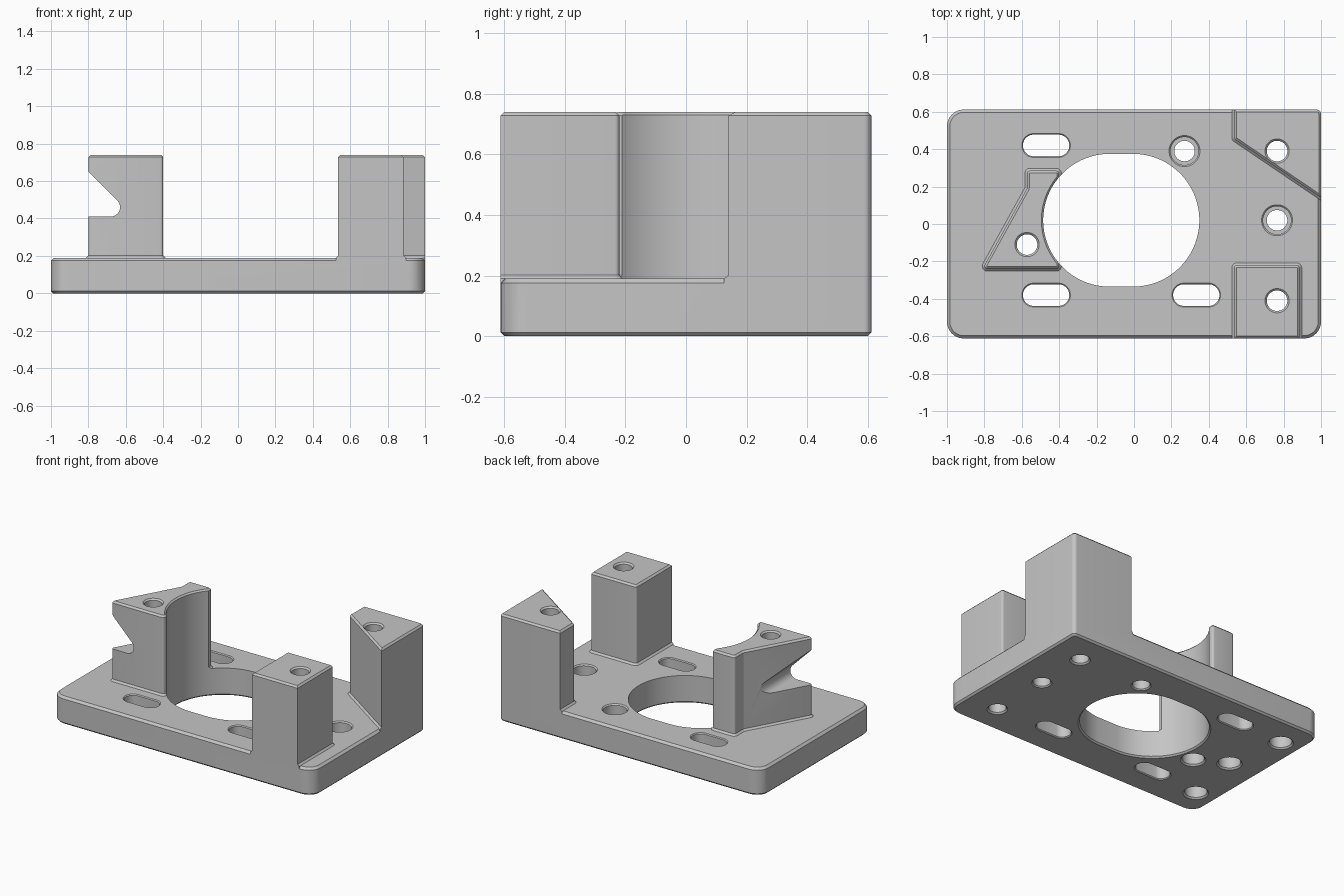
import bpy, bmesh, math
from mathutils import Vector, Matrix

old = bpy.data.objects.get("Cube")
if old:
    bpy.data.objects.remove(old, do_unlink=True)

grey = bpy.data.materials.new("light_grey")
grey.use_nodes = True
COLOUR = (0.56, 0.56, 0.56, 1)
grey.diffuse_color = COLOUR
grey.node_tree.nodes["Principled BSDF"].inputs["Base Color"].default_value = COLOUR

TOP, POST_TOP, CH = 0.19, 0.74, 0.012


def rounded(corners, steps=8):
    """Counter-clockwise polygon whose (x, y, radius) corners become arcs."""
    out = []
    for i, (x, y, r) in enumerate(corners):
        p = Vector((x, y))
        a = (Vector(corners[i - 1][:2]) - p).normalized()
        b = (Vector(corners[(i + 1) % len(corners)][:2]) - p).normalized()
        if r == 0:
            out.append(p)
            continue
        half = a.angle(b) / 2
        centre = p + (a + b).normalized() * r / math.sin(half)
        start = p + a * r / math.tan(half) - centre
        end = p + b * r / math.tan(half) - centre
        sweep = math.atan2(start.x * end.y - start.y * end.x, start.dot(end))
        for k in range(steps + 1):
            t = sweep * k / steps
            out.append(centre + Vector((start.x * math.cos(t) - start.y * math.sin(t),
                                        start.x * math.sin(t) + start.y * math.cos(t))))
    return out


def stadium(x, y, r, half=0.0, n=32):
    """Circle, or a slot along x when half is set."""
    angles = [(i + 0.5) * math.tau / n for i in range(n)]
    return [Vector((x + r * math.cos(t) + math.copysign(half, math.cos(t)),
                    y + r * math.sin(t))) for t in angles]


def offset(outline, d):
    """Move an outline outward by d."""
    out = []
    for i, p in enumerate(outline):
        e1 = (p - outline[i - 1]).normalized()
        e2 = (outline[(i + 1) % len(outline)] - p).normalized()
        n1, n2 = Vector((e1.y, -e1.x)), Vector((e2.y, -e2.x))
        out.append(p + (n1 + n2) * d / (1 + n1.dot(n2)))
    return out


def prism(name, outline, rings):
    """Loft an outline through (height, outward offset) rings."""
    bm = bmesh.new()
    loops = [[bm.verts.new((p.x, p.y, z)) for p in offset(outline, d)] for z, d in rings]
    n = len(outline)
    for lo, hi in zip(loops, loops[1:]):
        for i in range(n):
            j = (i + 1) % n
            bm.faces.new((lo[i], lo[j], hi[j], hi[i]))
    bm.faces.new(loops[0][::-1])
    bm.faces.new(loops[-1])
    mesh = bpy.data.meshes.new(name)
    bm.to_mesh(mesh)
    bm.free()
    mesh.materials.append(grey)
    obj = bpy.data.objects.new(name, mesh)
    bpy.context.collection.objects.link(obj)
    return obj


def subtract(target, other):
    mod = target.modifiers.new("cut", "BOOLEAN")
    mod.operation, mod.object, mod.solver = "DIFFERENCE", other, "EXACT"
    bpy.context.view_layer.objects.active = target
    bpy.ops.object.modifier_apply(modifier=mod.name)
    bpy.data.objects.remove(other, do_unlink=True)


def drill(outline, top, flare):
    """Through hole with chamfered mouths."""
    rings = [(-0.02, flare + 0.02), (flare, 0), (top - flare, 0), (top + 0.02, flare + 0.02)]
    subtract(body, prism("cutter", outline, rings))


# Full-height block: three round corners and one crisp corner
footprint = rounded([(-1, -0.612, 0.09), (1, -0.612, 0.09),
                     (1, 0.612, 0.025), (-1, 0.612, 0.09)])
body = prism("mounting_bracket", footprint,
             [(0, -CH), (CH, 0), (POST_TOP - CH, 0), (POST_TOP, -CH)])

# Space to clear above the plate, leaving the plate's chamfered rim
clearance = prism("clearance", rounded([(-1.5, -1.5, 0), (1.5, -1.5, 0),
                                        (1.5, 1.5, 0), (-1.5, 1.5, 0)]),
                  [(0.16, 0), (1, 0)])
subtract(clearance, prism("plate_core", footprint, [(0.145, 0.03), (TOP, -0.015)]))

# Posts kept out of the clearance, with chamfered tops and flared feet
R = 0.015
posts = {
    "front_post": [(0.535, -0.8, R), (0.885, -0.8, R), (0.885, -0.22, R), (0.535, -0.22, R)],
    "back_post": [(0.535, 0.8, R), (0.535, 0.455, R), (1.2, 0.005, R), (1.2, 0.8, R)],
    "notched_post": [(-0.81, -0.24, R), (-0.4, -0.24, R), (-0.4, 0.285, R),
                     (-0.572, 0.285, R), (-0.572, 0.19, R)],
}
for name, corners in posts.items():
    subtract(clearance, prism(name, rounded(corners, 5),
             [(0.1, CH), (TOP, CH), (TOP + CH, 0), (POST_TOP - CH, 0),
              (POST_TOP + 0.001, -0.013), (1.1, -0.013)]))
subtract(body, clearance)

# Large central opening, also hollowing the notched post
drill(stadium(-0.068, 0.02, 0.355, 0.0625, 80), POST_TOP, 0.01)

# Side notch, running front to back
notch = prism("cutter", rounded([(-0.9, 0.41, 0), (-0.56, 0.41, 0.05), (-0.9, 0.75, 0)], 14),
              [(-0.5, 0), (0.5, 0)])
notch.data.transform(Matrix.Rotation(math.pi / 2, 4, "X"))
subtract(body, notch)

# Slots through the plate
for x, y in ((-0.47, 0.42), (-0.47, -0.38), (0.333, -0.38)):
    drill(stadium(x, y, 0.058, 0.066), TOP, 0.006)

# Bolt holes through the posts
for x, y in ((0.765, 0.39), (0.765, -0.41), (-0.572, -0.11)):
    drill(stadium(x, y, 0.055), POST_TOP, 0.01)

# Bolt holes through the plate, counterbored from the top
for x, y in ((0.27, 0.39), (0.765, 0.02)):
    drill(stadium(x, y, 0.055), TOP, 0.008)
    subtract(body, prism("cutter", stadium(x, y, 0.075),
             [(0.08, 0), (TOP - 0.008, 0), (TOP + 0.02, 0.028)]))

# Blind holes in the underside
for x, y in ((-0.855, 0.4), (-0.775, 0.0), (-0.85, -0.415), (-0.572, -0.11)):
    subtract(body, prism("cutter", stadium(x, y, 0.07),
             [(-0.02, 0.03), (0.01, 0), (0.12, 0)]))

# Smooth the curved walls, keep the edges sharp
bpy.ops.object.select_all(action="DESELECT")
body.select_set(True)
bpy.context.view_layer.objects.active = body
bpy.ops.object.shade_smooth_by_angle(angle=math.radians(30))
